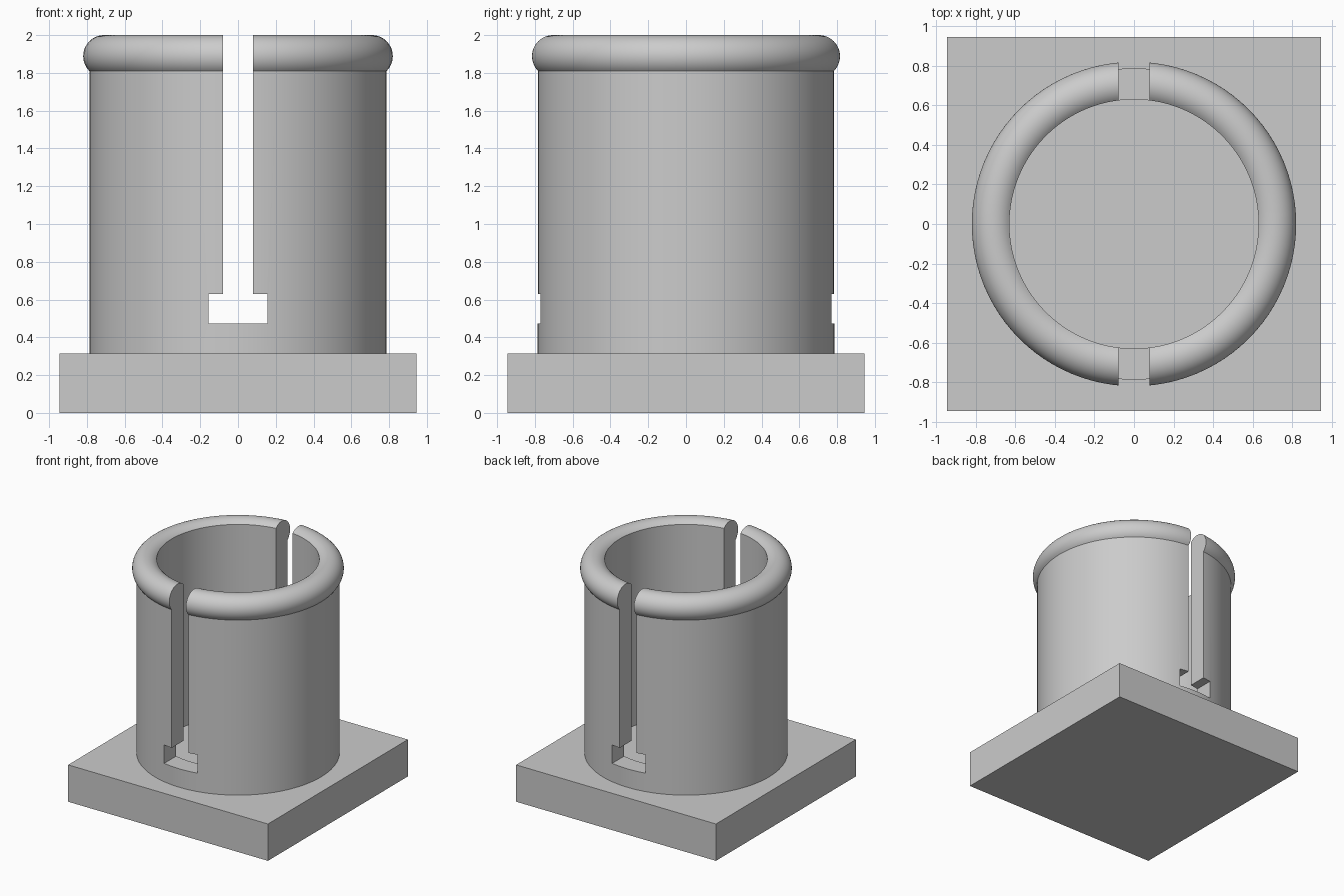
import bpy, bmesh, math

if "Cube" in bpy.data.objects:
    bpy.data.objects.remove(bpy.data.objects["Cube"])

U = 2 / (24 + math.sqrt(2))      # design unit: total height is 24 + sqrt(2) units

grey = bpy.data.materials.new("light grey")
grey.diffuse_color = (0.6, 0.6, 0.6, 1)
grey.use_nodes = True
grey.node_tree.nodes["Principled BSDF"].inputs["Base Color"].default_value = grey.diffuse_color


def make_object(name, bm):
    bmesh.ops.recalc_face_normals(bm, faces=bm.faces)
    mesh = bpy.data.meshes.new(name)
    bm.to_mesh(mesh)
    bm.free()
    mesh.materials.append(grey)
    ob = bpy.data.objects.new(name, mesh)
    bpy.context.collection.objects.link(ob)
    return ob


def box(name, sx, sy, z0, z1):
    bm = bmesh.new()
    bmesh.ops.create_cube(bm, size=1)
    for v in bm.verts:
        v.co = (v.co.x * sx * U, v.co.y * sy * U, (z0 + (v.co.z + 0.5) * (z1 - z0)) * U)
    return make_object(name, bm)


def lathe(name, profile, steps):
    bm = bmesh.new()
    rings = []
    for i in range(steps):
        a = 2 * math.pi * i / steps
        rings.append([bm.verts.new((r * U * math.cos(a), r * U * math.sin(a), z * U))
                      for r, z in profile])
    n = len(profile)
    for i in range(steps):
        a, b = rings[i], rings[(i + 1) % steps]
        for j in range(n):
            k = (j + 1) % n
            bm.faces.new((a[j], b[j], b[k], a[k]))
    return make_object(name, bm)


# Tube wall with a rounded lip, the lip trimmed flush with the bore
lip = []
for i in range(25):
    t = math.radians(-45 + 180 * i / 24)
    lip.append((9 + math.sqrt(2) * math.cos(t), 24 + math.sqrt(2) * math.sin(t)))
socket = lathe("slotted_socket", [(8, 3.5), (10, 3.5)] + lip, 96)

# Square base, joined to the tube; T-shaped slot cut through front and back
base = box("base_plate", 24, 24, 0, 4)
slot = box("slot_cutter", 2, 30, 7, 30)
window = box("window_cutter", 4, 30, 6, 8)
helpers = [(base, 'UNION'), (slot, 'DIFFERENCE'), (window, 'DIFFERENCE')]
for helper, operation in helpers:
    helper.hide_render = True
    mod = socket.modifiers.new(helper.name, 'BOOLEAN')
    mod.operation = operation
    mod.solver = 'EXACT'
    mod.object = helper

# Bake the cuts, drop the helpers, then smooth the round surfaces
bpy.context.view_layer.update()
graph = bpy.context.evaluated_depsgraph_get()
baked = bpy.data.meshes.new_from_object(socket.evaluated_get(graph))
socket.modifiers.clear()
socket.data = baked
for helper, _ in helpers:
    bpy.data.objects.remove(helper)

bpy.context.view_layer.objects.active = socket
socket.select_set(True)
bpy.ops.object.shade_smooth_by_angle(angle=math.radians(30))
